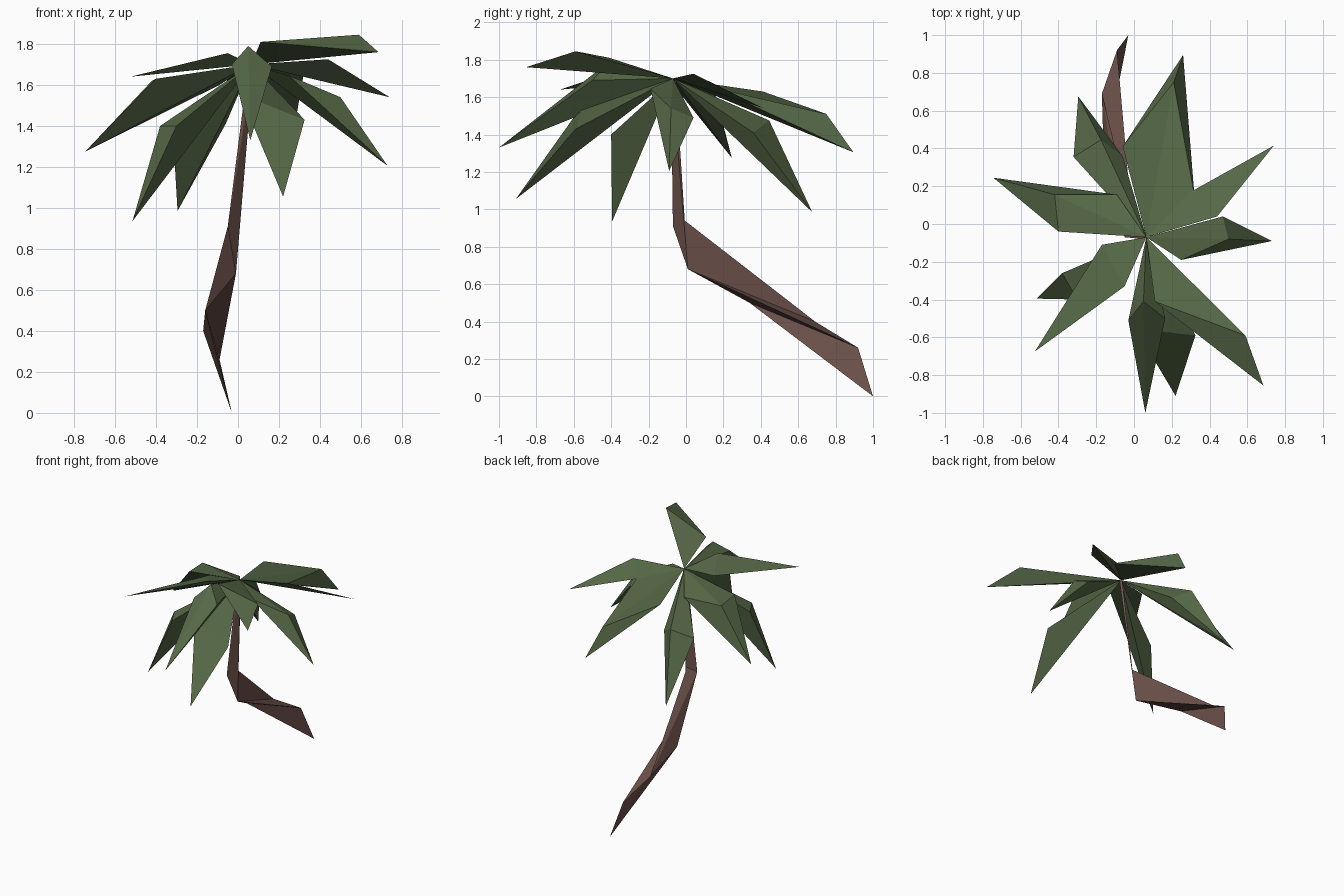
import bpy
import bmesh


def material(name, rgb):
    m = bpy.data.materials.new(name)
    m.diffuse_color = (*rgb, 1)
    return m


def add_solid(name, verts, faces, mat):
    me = bpy.data.meshes.new(name)
    me.from_pydata(verts, [], faces)
    bm = bmesh.new()
    bm.from_mesh(me)
    bmesh.ops.recalc_face_normals(bm, faces=bm.faces)
    bm.to_mesh(me)
    bm.free()
    me.materials.append(mat)
    ob = bpy.data.objects.new(name, me)
    bpy.context.collection.objects.link(ob)


green = material("leaf green", (.092, .138, .062))
brown = material("bark brown", (.155, .083, .070))
CROWN = (.065, -.07, 1.70)

# Trunk: pointed foot and three triangular rings
foot = (-.03, 1.0, 0)
low = [(-.09, .92, .26), (-.17, .69, .40), (-.16, .34, .50)]
bend = [(-.01, .01, .68), (.005, -.02, .95), (-.05, -.07, .91)]
top = [(.075, -.075, 1.69), (.065, -.055, 1.69), (.05, -.08, 1.69)]
faces = [(7, 8, 9)]
for i in range(3):
    j = (i + 1) % 3
    faces.append((0, 1 + j, 1 + i))
    if i == 0:  # hollow crease along the upper side
        faces += [(1, 2, 4), (2, 5, 4)]
    else:
        faces += [(1 + i, 1 + j, 4 + j), (1 + i, 4 + j, 4 + i)]
    faces += [(4 + i, 4 + j, 7 + j), (4 + i, 7 + j, 7 + i)]
add_solid("trunk", [foot] + low + bend + top, faces, brown)

# Fronds: tip, then the widest points from one edge over the fold to the other
fronds = [
    ((.26, .895, 1.305), (-.06, .41, 1.63), (.21, .75, 1.51), (.32, .15, 1.65)),
    ((.74, .415, 1.54), (.30, .17, 1.65), (.44, .04, 1.725)),
    ((.73, -.09, 1.205), (.47, .04, 1.49), (.50, -.08, 1.54), (.25, -.19, 1.645)),
    ((.685, -.855, 1.76), (.59, -.59, 1.845), (.11, -.41, 1.81)),
    ((.22, -.91, 1.055), (.325, -.59, 1.43), (.01, -.555, 1.555)),
    ((.06, -1.0, 1.33), (.165, -.50, 1.69), (.05, -.41, 1.79), (-.03, -.51, 1.70)),
    ((-.525, -.675, 1.64), (-.05, -.33, 1.755), (-.17, -.11, 1.69)),
    ((-.515, -.395, .935), (-.30, -.40, 1.40), (-.38, -.26, 1.40)),
    ((-.745, .245, 1.275), (-.40, -.04, 1.63), (-.42, .155, 1.62), (-.09, .155, 1.60)),
    ((-.295, .675, .985), (-.32, .355, 1.41), (-.175, .445, 1.475), (-.06, .36, 1.41)),
]
for n, (tip, *mids) in enumerate(fronds):
    last = len(mids) + 1
    # Underside meets in a keel from crown to tip
    faces = [(0, 1, 2), (0, last, 1)]
    for i in range(2, last):
        faces += [(0, i, i + 1), (1, i + 1, i)]
    add_solid(f"frond_{n + 1}", [CROWN, tip] + mids, faces, green)
